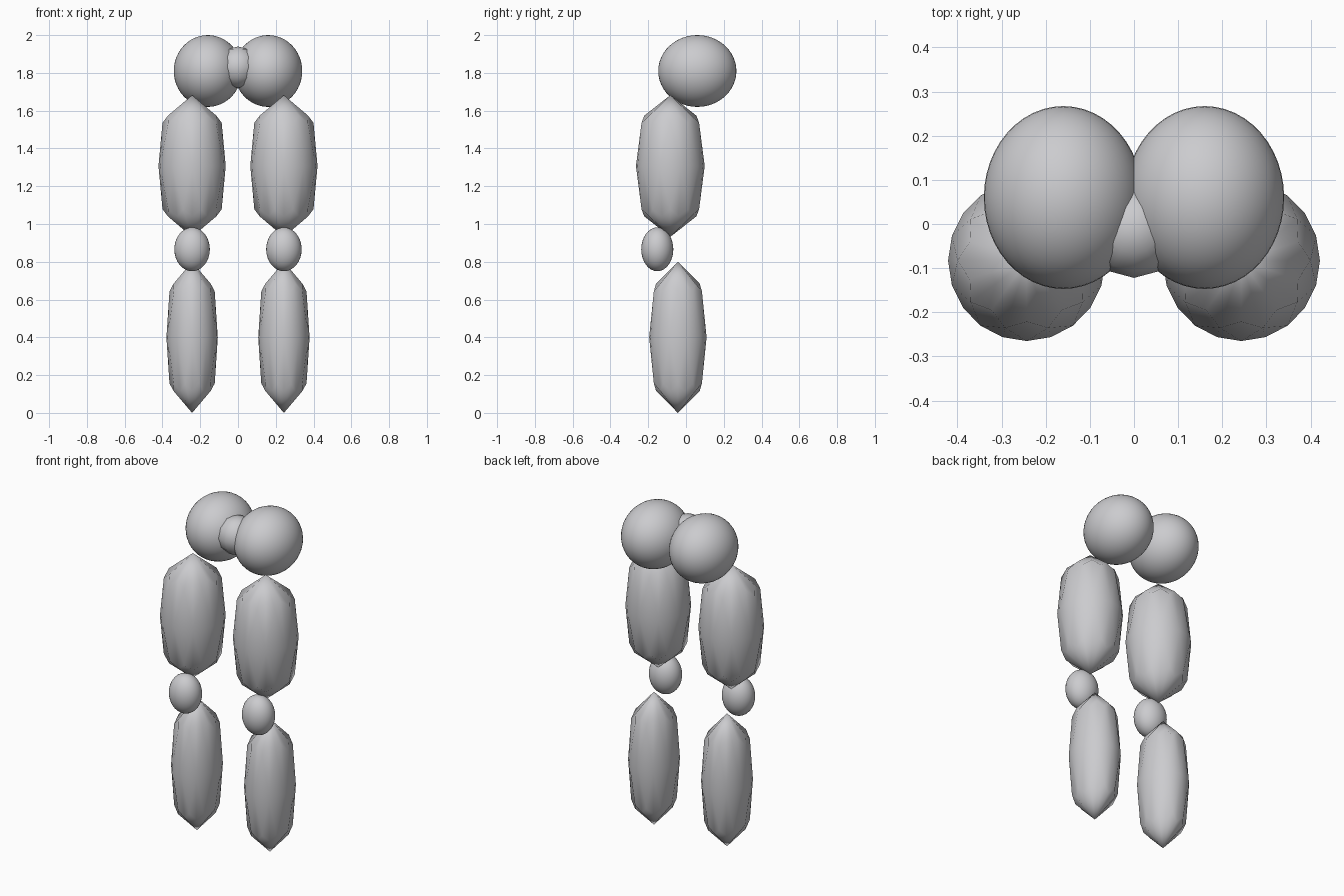
import bpy, bmesh, math

if "Cube" in bpy.data.objects:
    bpy.data.objects.remove(bpy.data.objects["Cube"])

grey = bpy.data.materials.new("light_grey")
grey.use_nodes = True
GREY = (0.6, 0.6, 0.62, 1)
grey.diffuse_color = GREY
grey.node_tree.nodes["Principled BSDF"].inputs["Base Color"].default_value = GREY


def finish(name, bm, loc, scale):
    bmesh.ops.recalc_face_normals(bm, faces=bm.faces)
    for f in bm.faces:
        f.smooth = True
    me = bpy.data.meshes.new(name)
    bm.to_mesh(me)
    bm.free()
    me.materials.append(grey)
    ob = bpy.data.objects.new(name, me)
    ob.location, ob.scale = loc, scale
    bpy.context.collection.objects.link(ob)
    return ob


def ellipsoid(name, loc, scale, segs=48, rings=24):
    bm = bmesh.new()
    bmesh.ops.create_uvsphere(bm, u_segments=segs, v_segments=rings, radius=1)
    return finish(name, bm, loc, scale)


def pleated_spindle(name, loc, scale, sides=20):
    """Barrel with pointed ends; its shoulder rings zigzag to form pleats."""
    bm = bmesh.new()
    high, low = (0.76, 0.71), (0.88, 0.61)
    rings = []
    for level in (1, 0, -1):
        ring = []
        for i in range(sides):
            r, z = (high if i % 2 else low) if level else (1, 0)
            a = math.tau * i / sides
            ring.append(bm.verts.new((r * math.cos(a), r * math.sin(a), z * level)))
        rings.append(ring)
    top, bottom = bm.verts.new((0, 0, 1)), bm.verts.new((0, 0, -1))
    for i in range(sides):
        j = (i + 1) % sides
        bm.faces.new((top, rings[0][i], rings[0][j]))
        bm.faces.new((bottom, rings[2][j], rings[2][i]))
        for a, b in zip(rings, rings[1:]):
            bm.faces.new((a[i], b[i], b[j], a[j]))
    bmesh.ops.triangulate(bm, faces=[f for f in bm.faces if len(f.verts) == 4])
    return finish(name, bm, loc, scale)


# Legs and hips, once per side
for side, s in (("left", 1), ("right", -1)):
    ellipsoid(side + "_buttock", (s * 0.16, 0.06, 1.81), (0.18, 0.207, 0.19))
    pleated_spindle(side + "_thigh", (s * 0.243, -0.083, 1.307), (0.178, 0.182, 0.375))
    ellipsoid(side + "_knee", (s * 0.243, -0.152, 0.866), (0.094, 0.085, 0.116), 32, 16)
    pleated_spindle(side + "_calf", (s * 0.243, -0.043, 0.4), (0.136, 0.152, 0.4))

# Small low-poly piece between the hips
ellipsoid("pelvis_front", (0, -0.012, 1.83), (0.11, 0.11, 0.11), 12, 6)
